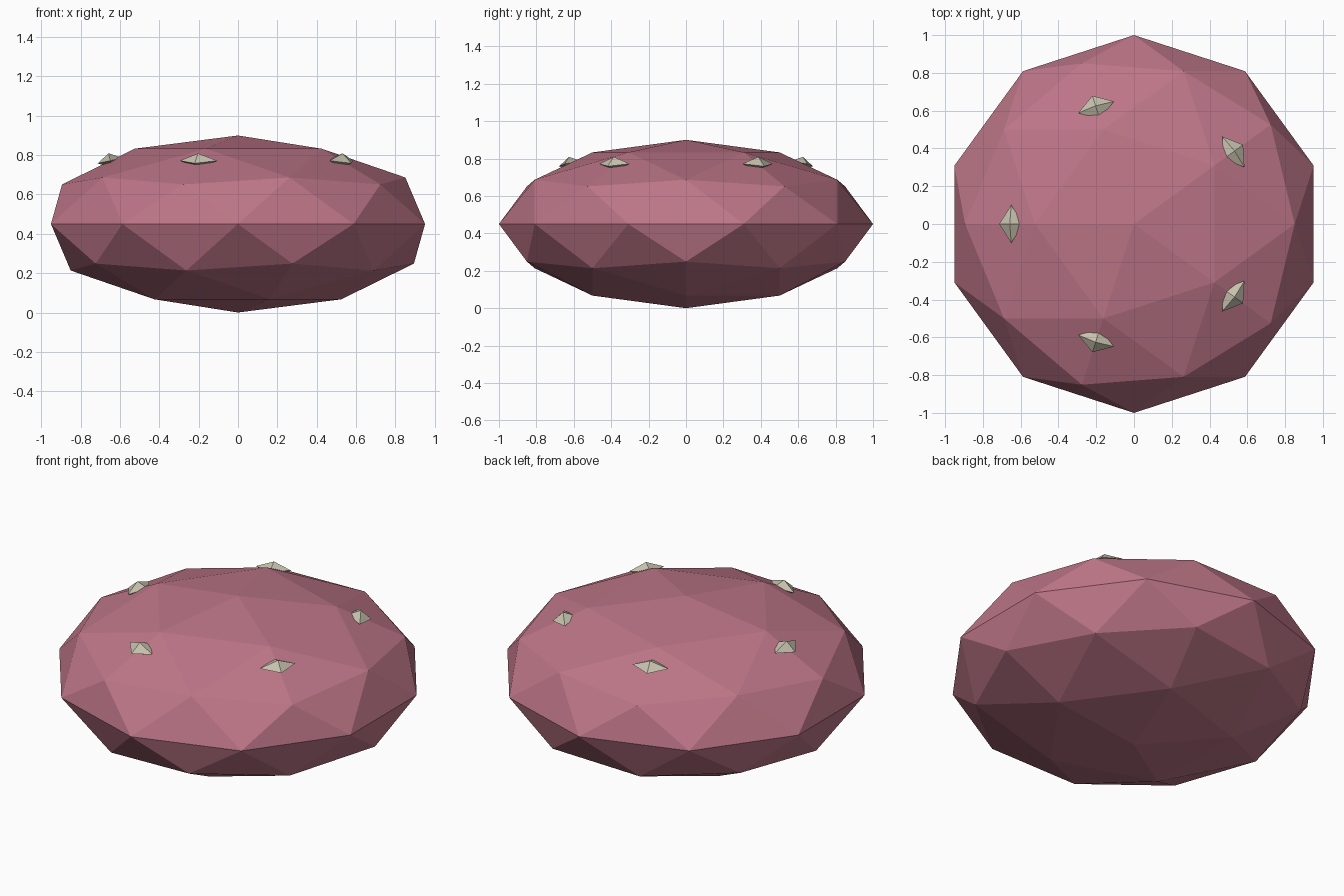
import bpy
import math
from mathutils import Matrix, Vector

cube = bpy.data.objects.get("Cube")
if cube:
    bpy.data.objects.remove(cube, do_unlink=True)


def make_material(name, color):
    mat = bpy.data.materials.new(name)
    mat.use_nodes = True
    mat.diffuse_color = color
    mat.node_tree.nodes["Principled BSDF"].inputs["Base Color"].default_value = color
    return mat


dusty_pink = make_material("dusty pink", (0.51, 0.18, 0.245, 1))
pale_stone = make_material("pale stone", (0.57, 0.54, 0.42, 1))

# Squashed faceted body
HALF_HEIGHT = 0.45
bpy.ops.mesh.primitive_ico_sphere_add(subdivisions=2, radius=1)
body = bpy.context.object
body.name = "body"
body.data.transform(Matrix.Translation((0, 0, HALF_HEIGHT))
                    @ Matrix.Diagonal((1, 1, HALF_HEIGHT, 1))
                    @ Matrix.Rotation(math.pi, 4, "Z"))
body.data.materials.append(dusty_pink)


# Small flattened octahedral chip, half sunk in the body
def add_chip(index, angle):
    radial, tangent, height = 0.065, 0.1, 0.038
    points = [(radial, 0, 0), (0, tangent, 0), (-radial, 0, 0), (0, -tangent, 0),
              (0, 0, height), (0, 0, -height)]
    faces = []
    for i in range(4):
        j = (i + 1) % 4
        faces += [(i, j, 4), (j, i, 5)]
    mesh = bpy.data.meshes.new(f"chip_{index}")
    mesh.from_pydata(points, [], faces)
    mesh.transform(Matrix.Rotation(angle, 4, "Z")
                   @ Matrix.Translation(Vector((0.65, 0, 0.772)))
                   @ Matrix.Rotation(math.radians(12), 4, "Y"))
    mesh.materials.append(pale_stone)
    chip = bpy.data.objects.new(f"chip_{index}", mesh)
    bpy.context.collection.objects.link(chip)


# Ring of five chips around the upper side
for k in range(5):
    add_chip(k + 1, math.radians(36 + 72 * k))
